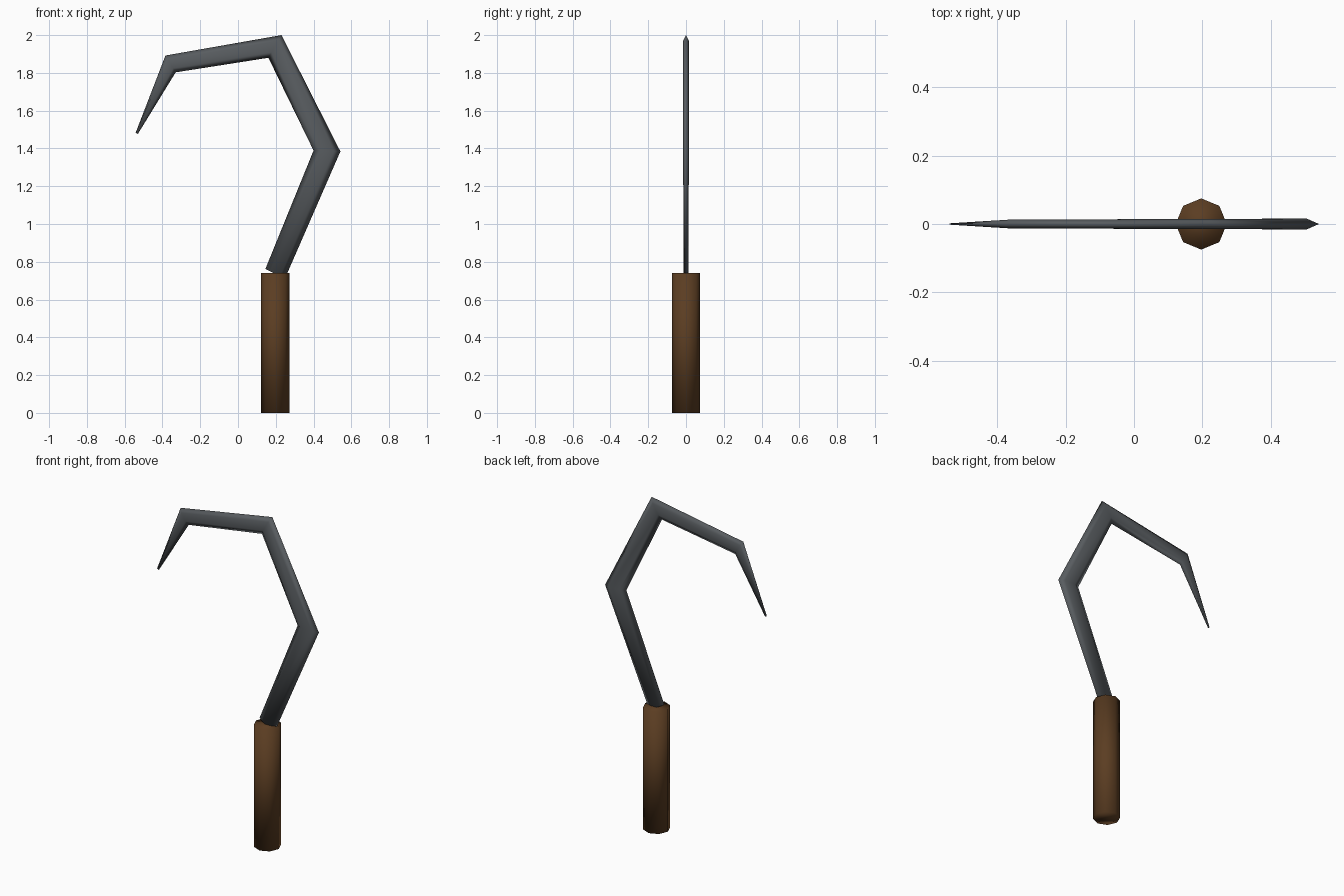
import bpy, bmesh, math
from mathutils import Vector

cube = bpy.data.objects.get("Cube")
if cube:
    bpy.data.objects.remove(cube, do_unlink=True)


def material(name, color):
    m = bpy.data.materials.new(name)
    m.use_nodes = True
    m.diffuse_color = (*color, 1)
    m.node_tree.nodes["Principled BSDF"].inputs["Base Color"].default_value = (*color, 1)
    return m


def loft(name, rings, mat):
    """Skin a list of equal-sized point rings, cap both ends and shade smooth."""
    bm = bmesh.new()
    loops = [[bm.verts.new(p) for p in ring] for ring in rings]
    n = len(loops[0])
    for a, b in zip(loops, loops[1:]):
        for i in range(n):
            j = (i + 1) % n
            bm.faces.new((a[i], a[j], b[j], b[i]))
    bm.faces.new(loops[0])
    bm.faces.new(loops[-1])
    bmesh.ops.recalc_face_normals(bm, faces=bm.faces)
    for f in bm.faces:
        f.smooth = True
    me = bpy.data.meshes.new(name)
    bm.to_mesh(me)
    bm.free()
    me.materials.append(mat)
    ob = bpy.data.objects.new(name, me)
    bpy.context.collection.objects.link(ob)
    return ob


def circle(sides):
    return [(math.cos(math.tau * i / sides), math.sin(math.tau * i / sides))
            for i in range(sides)]


steel = material("dark steel", (0.098, 0.108, 0.117))
wood = material("brown wood", (0.105, 0.047, 0.016))

# Eight-sided wooden handle
loft("handle", [[(0.197 + 0.075 * c, 0.075 * s, z) for c, s in circle(8)]
                for z in (0, 0.74)], wood)

# Hooked blade: flattened hexagon section, mitred at each bend
# inner edge (x, z), outer edge (x, z), half thickness
stations = [
    ((0.145, 0.762), (0.248, 0.71), 0.012),
    ((0.40, 1.389), (0.542, 1.384), 0.0155),
    ((0.161, 1.88), (0.23, 2.0), 0.015),
    ((-0.33, 1.803), (-0.384, 1.892), 0.0125),
    ((-0.530, 1.477), (-0.542, 1.483), 0.002),
]
rings = []
for inner, outer, t in stations:
    a, b = Vector((inner[0], 0, inner[1])), Vector((outer[0], 0, outer[1]))
    mid, half = (a + b) / 2, (b - a) / 2
    depth = t / math.sin(math.pi / 3)
    rings.append([mid + half * c + Vector((0, depth * s, 0)) for c, s in circle(6)])
loft("hook_blade", rings, steel)
